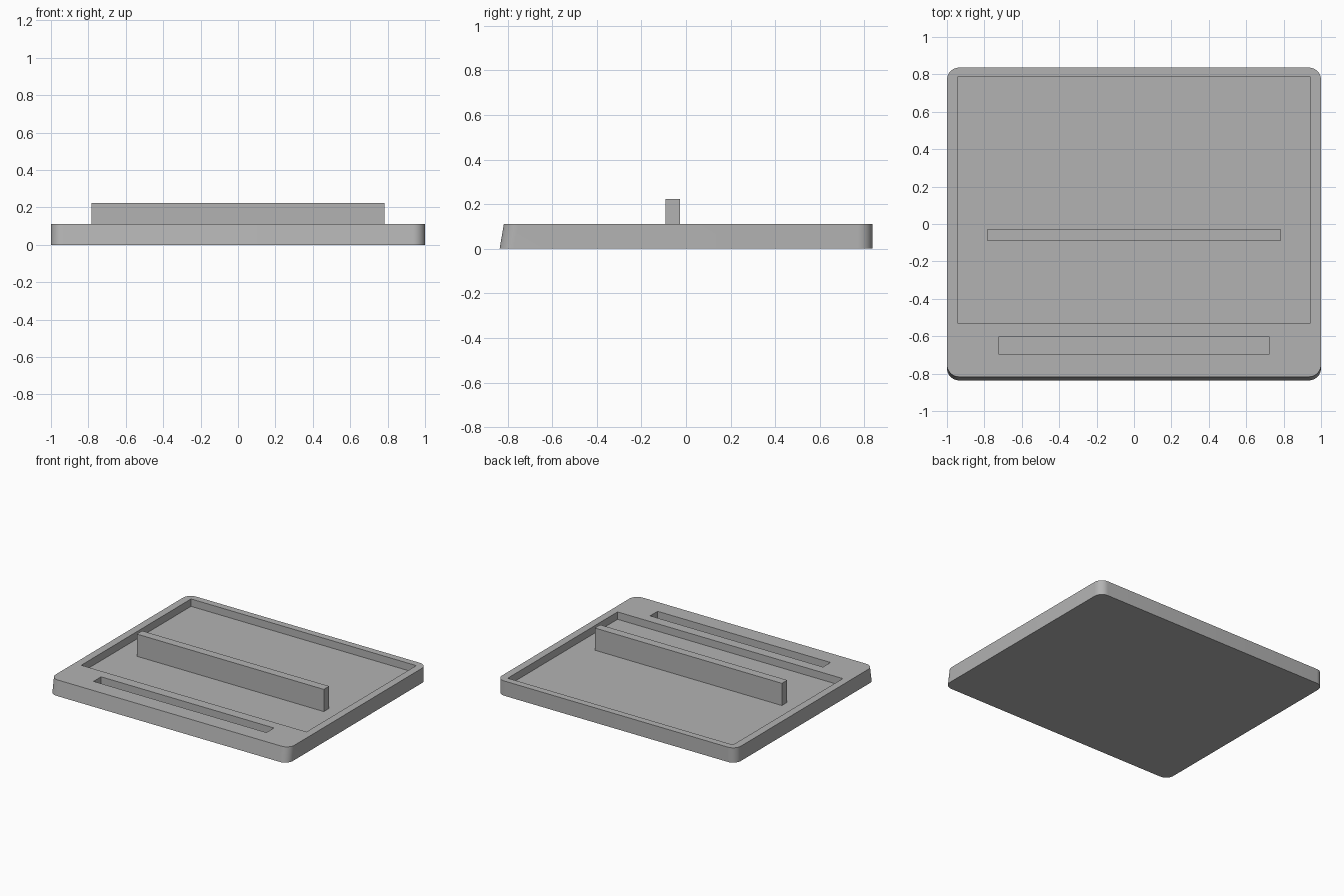
import bpy
import bmesh
from math import pi, cos, sin, radians

if "Cube" in bpy.data.objects:
    bpy.data.objects.remove(bpy.data.objects["Cube"], do_unlink=True)

HALF_X, HALF_Y = 1.0, 0.836
THICK, FLOOR = 0.112, 0.056
RADIUS, STEPS = 0.065, 10
FRONT_LEAN = 0.019

grey = bpy.data.materials.new("plain grey")
grey.use_nodes = True
grey.diffuse_color = (0.45, 0.45, 0.45, 1)
grey.node_tree.nodes["Principled BSDF"].inputs["Base Color"].default_value = (0.45, 0.45, 0.45, 1)


def make_object(name, bm):
    bmesh.ops.recalc_face_normals(bm, faces=bm.faces)
    mesh = bpy.data.meshes.new(name)
    bm.to_mesh(mesh)
    bm.free()
    mesh.materials.append(grey)
    obj = bpy.data.objects.new(name, mesh)
    bpy.context.collection.objects.link(obj)
    return obj


def box(name, x, y, z):
    """Box from (min, max) ranges on each axis."""
    bm = bmesh.new()
    bmesh.ops.create_cube(bm, size=1)
    for v in bm.verts:
        v.co = [lo + (c + 0.5) * (hi - lo) for c, (lo, hi) in zip(v.co, (x, y, z))]
    return make_object(name, bm)


def activate(obj):
    bpy.ops.object.select_all(action='DESELECT')
    obj.select_set(True)
    bpy.context.view_layer.objects.active = obj


def cut(obj, cutter):
    cutter.hide_render = True
    mod = obj.modifiers.new("cut", 'BOOLEAN')
    mod.operation = 'DIFFERENCE'
    mod.solver = 'EXACT'
    mod.object = cutter
    activate(obj)
    bpy.ops.object.modifier_apply(modifier=mod.name)
    bpy.data.objects.remove(cutter, do_unlink=True)


# Base slab with rounded corners and a leaning front
bm = bmesh.new()
ring = []
for quarter, (sx, sy) in enumerate([(1, 1), (-1, 1), (-1, -1), (1, -1)]):
    for i in range(STEPS + 1):
        a = (quarter + i / STEPS) * pi / 2
        ring.append(bm.verts.new((sx * (HALF_X - RADIUS) + RADIUS * cos(a),
                                  sy * (HALF_Y - RADIUS) + RADIUS * sin(a), 0)))
bottom = bm.faces.new(ring)
result = bmesh.ops.extrude_face_region(bm, geom=[bottom], use_keep_orig=True)
for v in result["geom"]:
    if isinstance(v, bmesh.types.BMVert):
        v.co.z = THICK
        if v.co.y < 0:
            v.co.y += FRONT_LEAN
base = make_object("base_slab", bm)

# Sunken tray and narrow front slot
ABOVE = THICK + 0.1
cut(base, box("tray_cutter", (-0.943, 0.943), (-0.528, 0.785), (FLOOR, ABOVE)))
cut(base, box("slot_cutter", (-0.724, 0.724), (-0.694, -0.604), (FLOOR, ABOVE)))
activate(base)
bpy.ops.object.shade_smooth_by_angle(angle=radians(30))

# Upright bar standing on the tray floor
box("support_bar", (-0.783, 0.783), (-0.092, -0.028), (FLOOR, 0.224))
